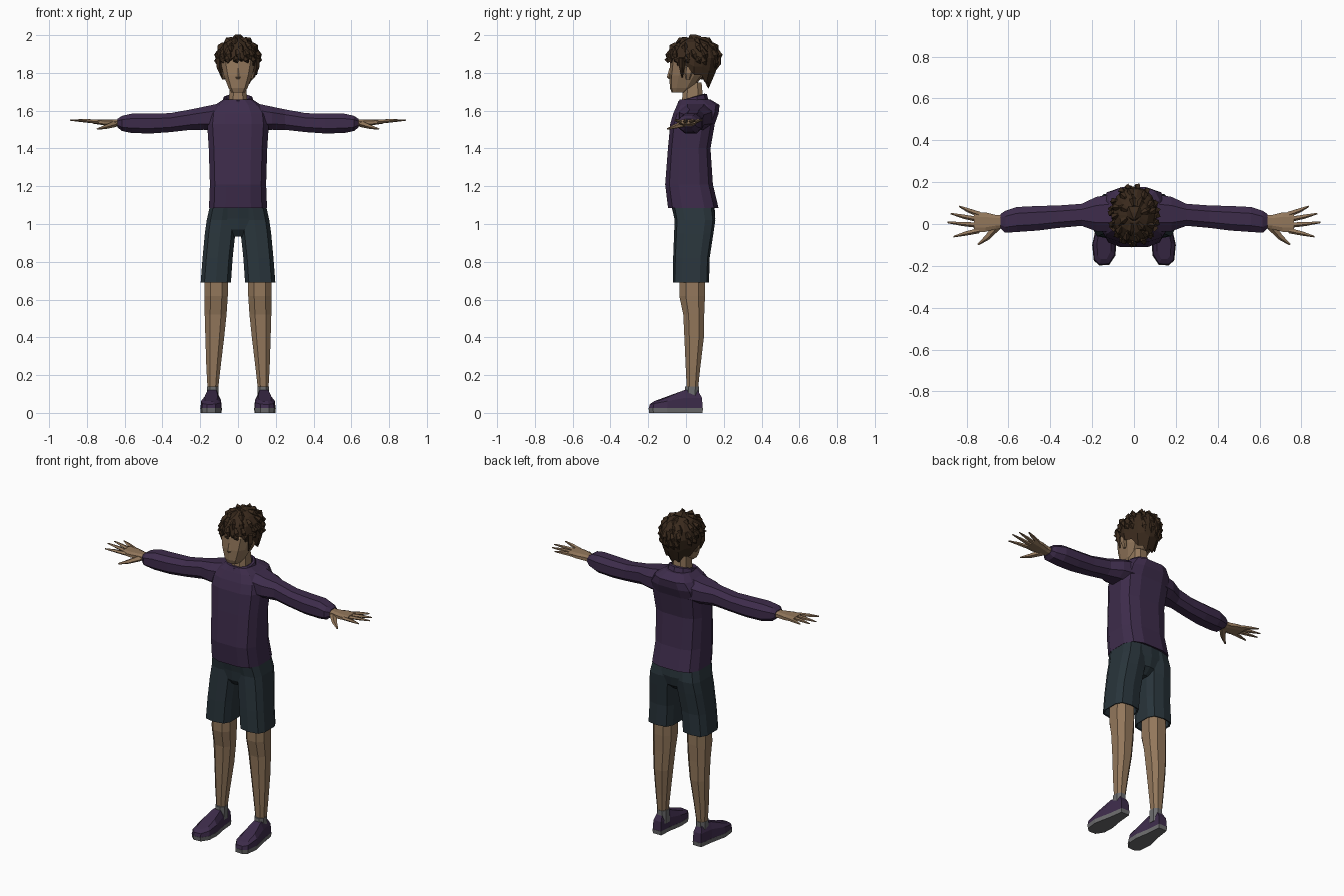
import bpy, bmesh, math, random
from mathutils import Vector

if "Cube" in bpy.data.objects:
    bpy.data.objects.remove(bpy.data.objects["Cube"])

random.seed(4)


def material(name, rgb):
    m = bpy.data.materials.new(name)
    m.diffuse_color = (*rgb, 1)
    m.use_nodes = True
    m.node_tree.nodes["Principled BSDF"].inputs["Base Color"].default_value = m.diffuse_color
    return m


SKIN = material("skin", (0.29, 0.185, 0.105))
PURPLE = material("purple cloth", (0.047, 0.025, 0.07))
SLATE = material("slate cloth", (0.022, 0.035, 0.044))
HAIR = material("brown hair", (0.042, 0.023, 0.012))
GREY = material("grey rubber", (0.15, 0.15, 0.155))


def bridge(bm, rings, caps=True):
    """Skin a list of vertex-position rings."""
    vs = [[bm.verts.new(p) for p in r] for r in rings]
    n = len(vs[0])
    for a, b in zip(vs, vs[1:]):
        for i in range(n):
            j = (i + 1) % n
            bm.faces.new((a[i], a[j], b[j], b[i]))
    if caps:
        bm.faces.new(vs[0][::-1])
        bm.faces.new(vs[-1])


def loft(bm, axis, rows, n=10, p=0.7):
    """Rows are (position, a0, a1, b0, b1): rounded boxes across the axis."""
    rings = []
    for pos, a0, a1, b0, b1 in rows:
        ring = []
        for i in range(n):
            t = 2 * math.pi * (i + 0.5) / n
            c, s = math.cos(t), math.sin(t)
            a = (a0 + a1) / 2 + (a1 - a0) / 2 * math.copysign(abs(c) ** p, c)
            b = (b0 + b1) / 2 + (b1 - b0) / 2 * math.copysign(abs(s) ** p, s)
            ring.append({"z": (a, b, pos), "x": (pos, a, b), "y": (a, pos, b)}[axis])
        rings.append(ring)
    bridge(bm, rings)


def limb(bm, points, radii, n=5, flat=1.0):
    """Tapered tube through points, flattened vertically for fingers."""
    points = [Vector(p) for p in points]
    d = (points[-1] - points[0]).normalized()
    side = d.cross(Vector((0, 0, 1)) if abs(d.z) < 0.95 else Vector((0, 1, 0))).normalized()
    up = side.cross(d)
    bridge(bm, [[q + side * r * math.cos(2 * math.pi * i / n) + up * r * flat * math.sin(2 * math.pi * i / n)
                 for i in range(n)] for q, r in zip(points, radii)])


def finish(name, bm, mat, mirror=False):
    bmesh.ops.recalc_face_normals(bm, faces=bm.faces)
    me = bpy.data.meshes.new(name)
    bm.to_mesh(me)
    bm.free()
    me.materials.append(mat)
    ob = bpy.data.objects.new(name, me)
    bpy.context.collection.objects.link(ob)
    if mirror:
        ob.modifiers.new("mirror", "MIRROR")
    return ob


def part(name, mat, axis, rows, n=10, p=0.7, mirror=False):
    bm = bmesh.new()
    loft(bm, axis, rows, n, p)
    return finish(name, bm, mat, mirror)


# Head, nose and neck
bm = bmesh.new()
loft(bm, "z", [(1.695, -.036, .036, -.075, .0), (1.72, -.052, .052, -.085, .04),
               (1.785, -.078, .078, -.088, .09), (1.86, -.096, .096, -.083, .135),
               (1.92, -.08, .08, -.05, .12)])
limb(bm, [(0, -.083, 1.825), (0, -.088, 1.778), (0, -.082, 1.768)], [.005, .013, .01], 4)
finish("head", bm, SKIN)
part("neck", SKIN, "z", [(1.6, -.055, .055, -.03, .1), (1.75, -.044, .044, -.015, .085)], 8)
part("ear", SKIN, "z", [(1.765, .07, .08, .0, .02), (1.80, .075, .098, -.008, .035),
                        (1.83, .08, .1, -.005, .035)], 6, mirror=True)

# Hair: cap with a lower edge that drops towards the nape
N, CY = 18, 0.043
bm = bmesh.new()
rings = [[] for _ in range(7)]
for i in range(N):
    t = 2 * math.pi * i / N
    c, s = math.cos(t), math.sin(t)
    back, front = max(s, 0), max(-s, 0)
    low = 1.80 - 0.075 * back + 0.07 * front + (0.014 if i % 2 else -0.01)
    r0 = 0.92 - 0.36 * back
    shape = [(low + .015, r0 * .85), (low, r0), ((low + 1.88) / 2, (r0 + 1.05) / 2), (1.88, .98)]
    shape += [(1.88 + .108 * math.sin(e), .98 * math.cos(e)) for e in (.45, .9, 1.3)]
    for k, (z, r) in enumerate(shape):
        r *= 1 + random.uniform(-.035, .035)
        rings[k].append((.113 * r * c, CY + .14 * r * s, z))
bridge(bm, rings, caps=False)
bm.verts.ensure_lookup_table()
bm.faces.new(bm.verts[-N:])


def on_cap(t, e, k):
    r = k * (math.cos(e) if e > 0 else 1 + .25 * e * max(math.sin(t), 0))
    return Vector((.113 * r * math.cos(t), CY + .14 * r * math.sin(t), 1.88 + .11 * k * math.sin(e)))


# Overlapping locks on the cap
for e, count in ((1.25, 7), (.8, 12), (.4, 15), (.05, 15)):
    for i in range(count):
        t = 2 * math.pi * (i + random.uniform(-.25, .25)) / count
        drop = .5 if e > .2 else .3 + .35 * max(math.sin(t), 0)
        limb(bm, [on_cap(t, e, .98), on_cap(t + .08, e - drop * .5, 1.0), on_cap(t + .16, e - drop, .99)],
             [.008, .017, .003], 4)
# Crown tuft and sideburns
limb(bm, [(0, .05, 1.965), (0, .035, 1.985), (0, .02, 2.0)], [.05, .03, .004], 6)
for x in (-1, 1):
    limb(bm, [(x * .098, -.02, 1.88), (x * .098, -.022, 1.83), (x * .085, -.02, 1.775)], [.018, .015, .003], 4)
finish("hair", bm, HAIR)

# Sweater body with raised upper back, then collar
part("sweater_body", PURPLE, "z", [
    (1.10, -.13, .13, -.07, .14), (1.085, -.157, .157, -.098, .175), (1.21, -.152, .152, -.113, .145),
    (1.40, -.158, .158, -.098, .132), (1.53, -.167, .167, -.086, .155), (1.585, -.16, .16, -.07, .175),
    (1.63, -.125, .125, -.05, .18), (1.66, -.078, .078, -.035, .13)], 12, .62)
bm = bmesh.new()
bridge(bm, [[(rx * math.cos(t), .035 + ry * math.sin(t), z + .018 * math.sin(t))
             for t in [2 * math.pi * (i + .5) / 10 for i in range(10)]]
            for rx, ry, z in ((.095, .09, 1.62), (.078, .075, 1.67), (.066, .062, 1.672), (.055, .055, 1.63))])
finish("collar", bm, PURPLE)

# Sleeves
part("sleeve", PURPLE, "x", [
    (.09, -.045, .15, 1.49, 1.645), (.18, -.04, .135, 1.495, 1.625), (.25, -.012, .1, 1.495, 1.61),
    (.36, -.022, .092, 1.483, 1.59), (.46, -.035, .09, 1.476, 1.588), (.56, -.042, .085, 1.478, 1.588),
    (.615, -.045, .066, 1.49, 1.575), (.638, -.024, .05, 1.51, 1.558)], 8, .8, True)

# Hands with four fanned fingers and a thumb
bm = bmesh.new()
loft(bm, "x", [(.62, -.02, .045, 1.513, 1.553), (.66, -.025, .045, 1.515, 1.553),
               (.71, -.04, .058, 1.522, 1.554), (.765, -.042, .06, 1.53, 1.554)], 8)
for y, tip in ((.048, (.835, .085)), (.022, (.875, .05)), (-.005, (.89, .008)), (-.03, (.862, -.06))):
    mid = ((.75 + tip[0]) / 2, (y + tip[1]) / 2, 1.547)
    limb(bm, [(.74, y, 1.541), mid, (*tip, 1.55)], [.014, .011, .004], 5, .8)
limb(bm, [(.655, -.008, 1.53), (.70, -.062, 1.515), (.745, -.098, 1.503)], [.022, .015, .005], 5, .8)
finish("hand", bm, SKIN, True)

# Shorts: seat block plus two open-hemmed legs
part("shorts_seat", SLATE, "z", [
    (.935, -.05, .05, -.03, .10), (.97, -.12, .12, -.055, .14), (1.03, -.155, .155, -.062, .155),
    (1.11, -.145, .145, -.08, .15)], 10, .6)
part("shorts_leg", SLATE, "z", [
    (.73, .05, .185, -.05, .10), (.693, .042, .192, -.062, .112), (.69, .035, .2, -.07, .122),
    (.82, .026, .19, -.068, .125), (.95, .012, .178, -.063, .145), (1.02, .005, .168, -.06, .155),
    (1.10, .0, .15, -.075, .145)], 10, .6, True)

# Legs and socks
part("leg", SKIN, "z", [
    (.13, .103, .163, .002, .066), (.24, .09, .17, -.004, .078), (.40, .07, .176, -.012, .098),
    (.52, .057, .18, -.018, .1), (.62, .05, .182, -.04, .105), (.78, .05, .18, -.04, .105)], 8, .8, True)
part("sock", GREY, "z", [(.06, .1, .165, -.01, .07), (.14, .1, .165, -.008, .07)], 8, .8, True)

# Shoes: splayed outline reused for sole and upper
OUTLINE = [(.108, .09), (.165, .09), (.178, .0), (.2, -.1), (.192, -.175), (.165, -.198),
           (.118, -.195), (.088, -.15), (.085, -.08), (.1, .0)]


def shoe_ring(z, k=1.0, rise=None):
    ring = []
    for x, y in OUTLINE:
        cx = .134 - .06 * (y - .04)
        h = z if rise is None else rise(y)
        ring.append((cx + (x - cx) * k, (y + .05) * (k + 1) / 2 - .05, h))
    return ring


bm = bmesh.new()
bridge(bm, [shoe_ring(0, .96), shoe_ring(.025)])
finish("shoe_sole", bm, GREY, True)
bm = bmesh.new()
bridge(bm, [shoe_ring(.025, .98),
            shoe_ring(0, .92, lambda y: .045 + .035 * max(0, min(1, (y + .2) / .2))),
            shoe_ring(0, .6, lambda y: .062 + .058 * max(0, min(1, (y + .17) / .17)))])
finish("shoe_upper", bm, PURPLE, True)
